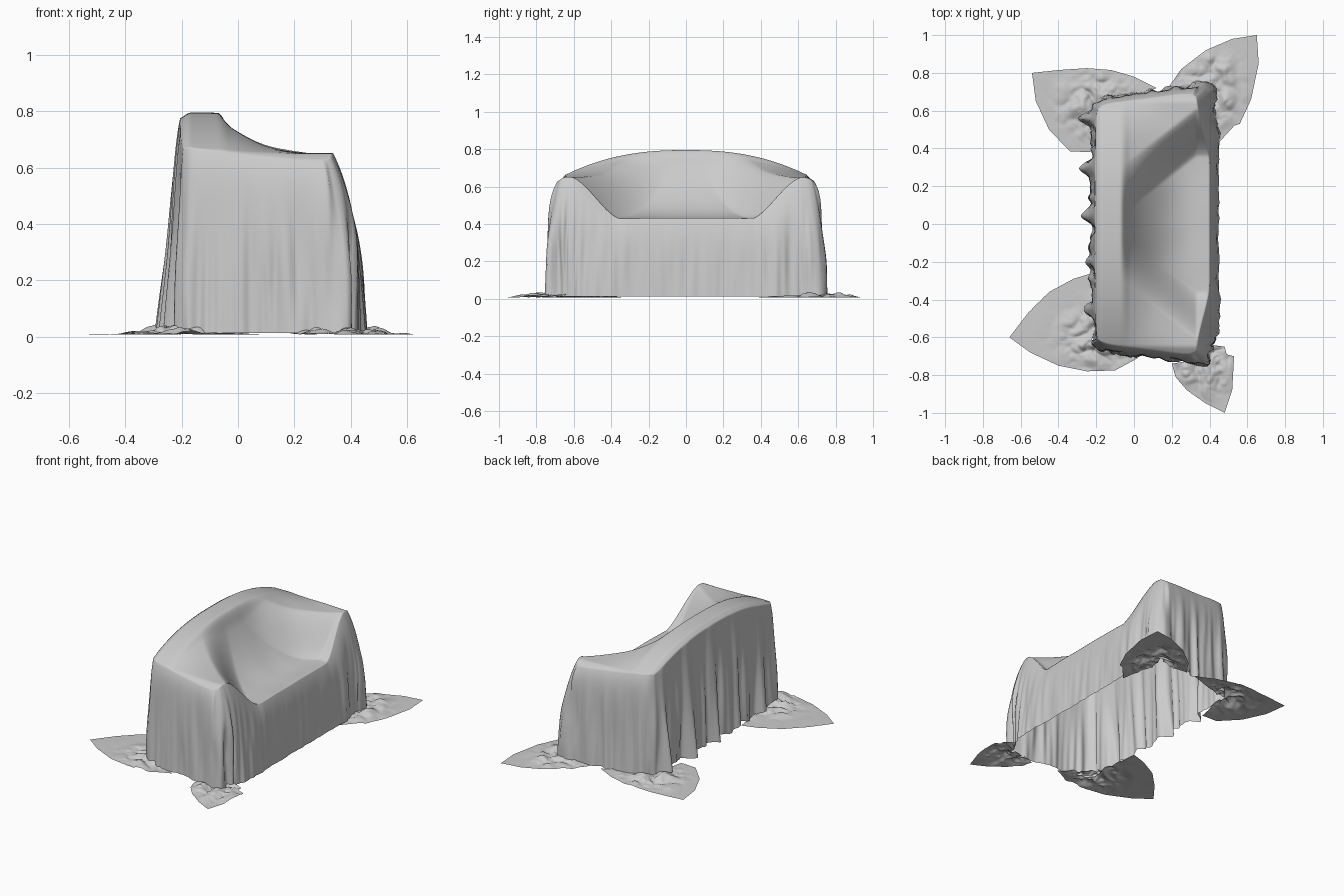
import bpy, bmesh, math
from mathutils import Vector, noise

cube = bpy.data.objects.get("Cube")
if cube:
    bpy.data.objects.remove(cube)

cloth = bpy.data.materials.new("light grey cloth")
cloth.use_nodes = True
GREY = (0.6, 0.6, 0.6, 1)
cloth.diffuse_color = GREY
cloth.node_tree.nodes["Principled BSDF"].inputs["Base Color"].default_value = GREY


def clamp(t):
    return max(0.0, min(1.0, t))


def smooth(a, b, x):
    t = clamp((x - a) / (b - a))
    return t * t * (3 - 2 * t)


def mix(a, b, t):
    return a + (b - a) * t


def wrinkle(x, y, z=0.0):
    return noise.noise(Vector((x, y, z)))


def finish(name, bm):
    bmesh.ops.recalc_face_normals(bm, faces=bm.faces)
    mesh = bpy.data.meshes.new(name)
    bm.to_mesh(mesh)
    bm.free()
    mesh.materials.append(cloth)
    mesh.shade_smooth()
    obj = bpy.data.objects.new(name, mesh)
    bpy.context.collection.objects.link(obj)


def bridge(bm, row_a, row_b, closed):
    n = len(row_a)
    for i in range(n if closed else n - 1):
        j = (i + 1) % n
        bm.faces.new((row_a[i], row_a[j], row_b[j], row_b[i]))


# Height of the cloth: backrest ridge, sagging seat, and a taut web of cloth
# running diagonally from the backrest to the front of each arm
def cover_height(x, y):
    a = abs(y)
    ridge = max(0.795 - 0.13 * (a / 0.64) ** 2.4, 0.648)
    t = clamp((x + 0.07) / 0.42)
    web = mix(0.65, ridge, (1 - t) ** 2.2)
    seat = mix(0.432, ridge, (1 - t) ** 2.4)
    web_edge = 0.33 + 0.28 * clamp((x + 0.03) / 0.36)
    ramp = clamp((a - web_edge + 0.25) / 0.25)
    ramp = mix(ramp, smooth(0, 1, ramp), 0.6)
    z = mix(ridge, mix(seat, web, ramp), smooth(-0.09, -0.02, x))
    z -= 0.03 * smooth(0.64, 0.71, a) + 0.02 * (1 - smooth(-0.21, -0.17, x))
    return z + 0.006 * wrinkle(5 * x, 5 * y) * smooth(-0.1, 0.1, x)


# Plan position of the cover, narrower at the back, with rounded corners
def plan(u, v):
    r = 1 - 0.04 * (abs(u) * abs(v)) ** 8
    u, v = u * r, v * r
    y = v * (0.665 + 0.035 * u)
    front = 0.4 - 0.06 * smooth(0.3, 0.65, abs(y))
    return mix(-0.205, front, (u + 1) / 2), y


# Draped cover: top sheet, then hanging skirt with folds
NU, NV, ROWS = 70, 150, 34
bm = bmesh.new()
grid = []
for i in range(NU + 1):
    row = []
    for j in range(NV + 1):
        x, y = plan(2 * i / NU - 1, 2 * j / NV - 1)
        row.append(bm.verts.new((x, y, cover_height(x, y))))
    grid.append(row)
for a, b in zip(grid, grid[1:]):
    bridge(bm, a, b, False)

rim = [grid[i][0] for i in range(NU)] + [grid[NU][j] for j in range(NV)]
rim += [grid[i][NV] for i in range(NU, 0, -1)] + [grid[0][j] for j in range(NV, 0, -1)]
count = len(rim)
tops = [v.co.copy() for v in rim]
arc, arcs = 0.0, []
for k, p in enumerate(tops):
    arcs.append(arc)
    arc += (tops[(k + 1) % count].xy - p.xy).length


def skirt_shape(k):
    p = tops[k]
    out = Vector((0, 0))
    for w in range(-5, 6):
        d = tops[(k + w + 1) % count].xy - tops[(k + w) % count].xy
        out += Vector((d.y, -d.x)).normalized()
    out.normalize()
    front, back = max(0, out.x), max(0, -out.x) ** 2
    middle = 1 - smooth(0.25, 0.6, abs(p.y))
    corner = smooth(0.58, 0.66, abs(p.y)) * \
        max(1 - smooth(0, 0.08, p.x + 0.2), smooth(0.26, 0.33, p.x))
    flare = mix(0.042, 0.02, back) + front * mix(0.055, 0.006, middle)
    amp = 0.018 - front * 0.013 * middle + corner * 0.012
    # Deep pleats along the back, shallower toward the right
    depth = mix(0.04, 0.062, smooth(-0.3, 0.1, p.y))
    pleat = back * depth * max(0, math.cos(math.tau * (p.y - 0.05) / 0.25)) ** 2
    return out, flare, amp, corner, back, pleat


shapes = [skirt_shape(k) for k in range(count)]
previous = rim
for r in range(1, ROWS + 1):
    t = (r / ROWS) ** 1.3
    ring = []
    for k, (out, flare, amp, corner, back, pleat) in enumerate(shapes):
        s = arcs[k]
        fold = wrinkle(11 * s, 0.7 * t, 3) + 0.5 * wrinkle(26 * s, 1.0 * t, 8)
        fold += corner * wrinkle(50 * s, 1.5 * t, 5)
        fold = math.copysign(min(1, abs(fold) * 1.5) ** 0.85, fold)
        quick, power = (0.6, 5) if out.x > 0.5 else (mix(0.7, 0.15, back), 10)
        spread = flare * (quick * (1 - (1 - t) ** power) + (1 - quick) * t)
        spread += amp * fold * smooth(0, 0.7, t) + pleat * t ** 0.8
        hem = 0.013 + back * 0.03 * (0.5 + wrinkle(9 * s, 0, 1))
        p = tops[k]
        ring.append(bm.verts.new((p.x + out.x * spread, p.y + out.y * spread, mix(p.z, hem, t))))
    bridge(bm, previous, ring, True)
    previous = ring
finish("draped_cover", bm)


# Cloth corners spread on the floor, crumpled toward the inner end
def floor_corner(name, inner, outline):
    bm = bmesh.new()
    points = [Vector(p) for p in outline]
    edge = []
    for a, b in zip(points, points[1:]):
        edge += [a.lerp(b, i / 10) for i in range(10)]
    edge.append(points[-1])
    hub = Vector(inner)
    rings = []
    for r in range(31):
        t = r / 30
        row = []
        for p in edge:
            q = hub.lerp(p, 0.08 + 0.92 * t)
            near = 1 - smooth(0.04, 0.28, (q - hub).length)
            rough = abs(wrinkle(9 * q.x, 9 * q.y)) + 0.4 * abs(wrinkle(20 * q.x, 20 * q.y, 4))
            z = 0.007 + 0.045 * rough * near + 0.012 * rough * (1 - t)
            row.append(bm.verts.new((q.x, q.y, z)))
        rings.append(row)
    for a, b in zip(rings, rings[1:]):
        bridge(bm, a, b, False)
    finish(name, bm)


floor_corner("floor_cloth_back_left", (-0.19, 0.61), [
    (0.12, 0.72), (0.0, 0.78), (-0.12, 0.815), (-0.25, 0.825), (-0.4, 0.815), (-0.54, 0.8),
    (-0.52, 0.65), (-0.45, 0.5), (-0.34, 0.385), (-0.23, 0.38)])
floor_corner("floor_cloth_front_left", (0.37, 0.7), [
    (0.44, 0.42), (0.53, 0.52), (0.56, 0.53), (0.62, 0.66), (0.66, 0.85), (0.65, 1.0),
    (0.52, 0.98), (0.38, 0.92), (0.25, 0.82), (0.18, 0.72)])
floor_corner("floor_cloth_back_right", (-0.19, -0.61), [
    (-0.22, -0.26), (-0.32, -0.29), (-0.45, -0.36), (-0.56, -0.47), (-0.66, -0.6),
    (-0.55, -0.68), (-0.4, -0.75), (-0.25, -0.78), (-0.1, -0.775), (0.02, -0.71)])
floor_corner("floor_cloth_front_right", (0.37, -0.71), [
    (0.2, -0.74), (0.22, -0.81), (0.28, -0.88), (0.38, -0.95), (0.48, -1.0),
    (0.52, -0.88), (0.53, -0.7), (0.49, -0.69), (0.48, -0.65), (0.41, -0.64)])
